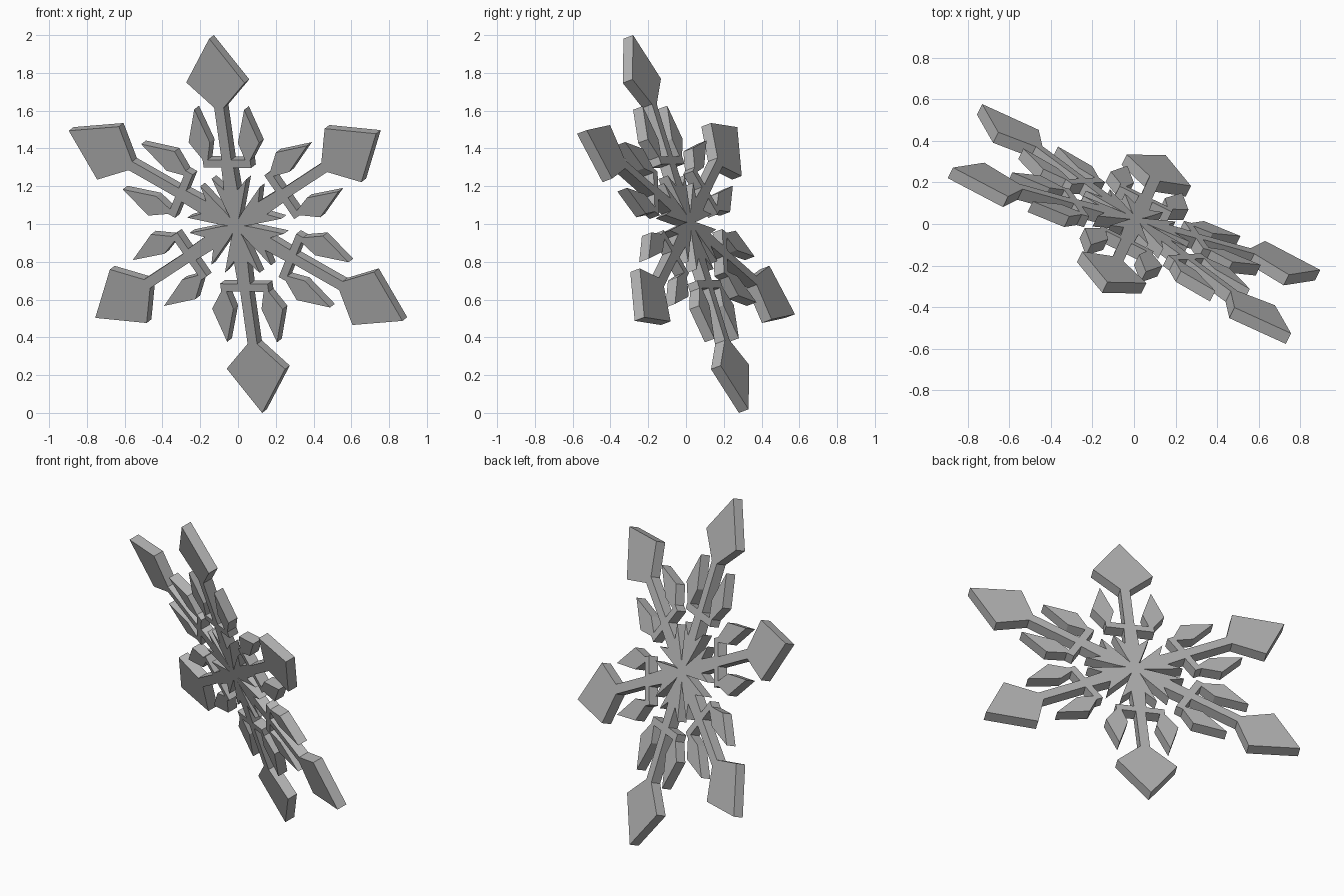
import bpy, bmesh, math
from mathutils import Vector, Matrix

cube = bpy.data.objects.get("Cube")
if cube:
    bpy.data.objects.remove(cube, do_unlink=True)

THICK = 0.06
ARMS = 6

# Single flat grey
grey = bpy.data.materials.new("ice grey")
grey.use_nodes = True
colour = (0.45, 0.45, 0.45, 1.0)
grey.diffuse_color = colour
grey.node_tree.nodes["Principled BSDF"].inputs["Base Color"].default_value = colour

# Half outline of one arm: (distance along arm, distance sideways)
hub = [(0.04, 0.023)]
barb = [(0.08, 0.04), (0.262, 0.102), (0.2, 0.04)]
crossbar = [(0.325, 0.036), (0.325, 0.14), (0.368, 0.14)]
leaf = [(0.465, 0.208), (0.65, 0.147), (0.465, 0.083), (0.368, 0.11)]
stem = [(0.368, 0.028), (0.66, 0.028)]
diamond = [(0.80, 0.172), (1.046, 0.0)]
half = hub + barb + crossbar + leaf + stem + diamond

# The shared hub corner and the tip are used once per arm
arm = half + [(u, -v) for u, v in reversed(half[1:-1])]

# Whole outline, arm by arm, then extruded to a plate
bm = bmesh.new()
ring = []
for i in range(ARMS):
    turn = Matrix.Rotation(-i * math.tau / ARMS, 3, 'Z')
    for u, v in arm:
        ring.append(bm.verts.new(turn @ Vector((-v, u, -THICK / 2))))
face = bm.faces.new(ring)
grown = bmesh.ops.extrude_face_region(bm, geom=[face])
top = [g for g in grown["geom"] if isinstance(g, bmesh.types.BMVert)]
bmesh.ops.translate(bm, verts=top, vec=(0, 0, THICK))
bmesh.ops.recalc_face_normals(bm, faces=bm.faces)

# Tilt: one arm leans up and forward, the plate turns toward a corner
up = Vector((-0.134, -0.292, 0.947)).normalized()
side = Vector((0.8975, -0.441, -0.0066))
side = (side - up * side.dot(up)).normalized()
tilt = Matrix((side, up, side.cross(up))).transposed().to_4x4()
bm.transform(Matrix.Translation((0, 0, 1)) @ tilt)

mesh = bpy.data.meshes.new("snowflake")
bm.to_mesh(mesh)
bm.free()
mesh.materials.append(grey)
snowflake = bpy.data.objects.new("snowflake", mesh)
bpy.context.collection.objects.link(snowflake)
